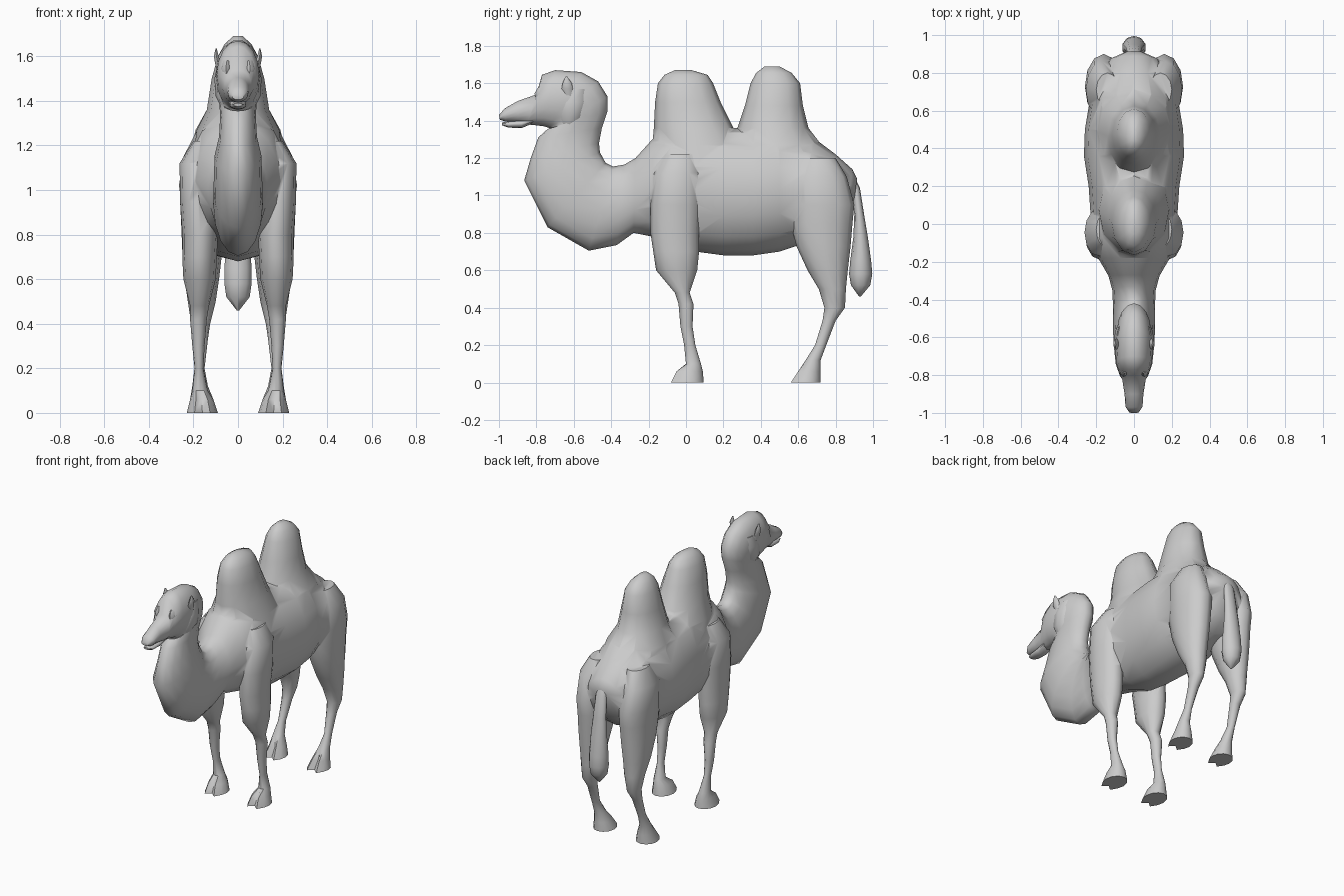
import bpy, bmesh, math
from mathutils import Vector

coat = bpy.data.materials.new("coat_grey")
coat.diffuse_color = (0.6, 0.6, 0.6, 1)


def skin(name, rings):
    """Bridge a list of equal vertex rings into a closed solid."""
    bm = bmesh.new()
    loops = [[bm.verts.new(p) for p in r] for r in rings]
    n = len(loops[0])
    for a, b in zip(loops, loops[1:]):
        for i in range(n):
            j = (i + 1) % n
            bm.faces.new((a[i], a[j], b[j], b[i]))
    bm.faces.new(loops[0])
    bm.faces.new(loops[-1])
    bmesh.ops.recalc_face_normals(bm, faces=bm.faces)
    me = bpy.data.meshes.new(name)
    bm.to_mesh(me)
    bm.free()
    me.materials.append(coat)
    ob = bpy.data.objects.new(name, me)
    bpy.context.collection.objects.link(ob)
    return ob


def side_loft(name, rows, n=16):
    """Rows: top y, top z, bottom y, bottom z, half width."""
    rings = []
    for ty, tz, by, bz, w in rows:
        top, bot = Vector((0, ty, tz)), Vector((0, by, bz))
        mid, half = (top + bot) / 2, (top - bot) / 2
        rings.append([mid + half * math.cos(a) + Vector((w * math.sin(a), 0, 0))
                      for a in (2 * math.pi * i / n for i in range(n))])
    return skin(name, rings)


def level_loft(name, rows, n=12, side=1, toe=0.0):
    """Rows: z, front y, back y, inner x, outer x. Toe notches the lowest rings."""
    rings = []
    for z, y0, y1, x0, x1 in rows:
        ring = []
        for i in range(n):
            a = 2 * math.pi * i / n
            x = (x0 + x1) / 2 + (x1 - x0) / 2 * math.sin(a)
            y = (y0 + y1) / 2 - (y1 - y0) / 2 * math.cos(a)
            if i == 0 and z < 0.08:
                y += toe
            elif i in (1, n - 1) and z < 0.08:
                y = y0
            ring.append(Vector((side * x, y, z)))
        rings.append(ring)
    return skin(name, rings)


# trunk, neck and head in one sweep from rump to nose
body = side_loft("body", [
    (.915, 1.09, .90, .98, .05), (.89, 1.14, .85, .86, .13),
    (.80, 1.22, .76, .78, .19), (.68, 1.31, .62, .74, .235),
    (.50, 1.36, .50, .70, .26), (.36, 1.36, .36, .68, .265),
    (.20, 1.36, .20, .68, .24), (.05, 1.36, .05, .70, .23),
    (-.08, 1.35, -.06, .75, .23), (-.18, 1.30, -.18, .78, .19),
    (-.27, 1.20, -.28, .80, .135), (-.33, 1.165, -.37, .735, .115),
    (-.39, 1.155, -.52, .705, .11), (-.43, 1.175, -.74, .83, .11),
    (-.46, 1.23, -.865, 1.08, .105), (-.465, 1.28, -.83, 1.20, .085),
    (-.45, 1.36, -.79, 1.31, .08), (-.42, 1.45, -.74, 1.355, .085),
    (-.42, 1.53, -.72, 1.35, .09), (-.47, 1.61, -.72, 1.355, .095),
    (-.56, 1.66, -.73, 1.36, .10), (-.70, 1.67, -.76, 1.37, .095),
    (-.77, 1.645, -.80, 1.375, .08), (-.80, 1.54, -.85, 1.38, .062),
    (-.90, 1.505, -.90, 1.39, .05), (-.97, 1.465, -.965, 1.395, .045),
    (-1.0, 1.43, -.995, 1.405, .025)])

FRONT = [(1.22, -.12, .06, .10, .20), (1.12, -.17, .08, .11, .262),
         (.95, -.19, .08, .10, .26), (.80, -.19, .07, .09, .25),
         (.70, -.175, .07, .095, .25), (.60, -.16, .06, .10, .245),
         (.48, -.06, .02, .13, .215), (.42, -.04, .04, .14, .215),
         (.30, -.03, .035, .15, .205), (.20, -.01, .05, .155, .195),
         (.10, 0, .08, .135, .205), (.06, -.05, .09, .11, .215),
         (0, -.08, .095, .09, .23)]
HIND = [(1.20, .62, .80, .08, .20), (1.10, .56, .86, .08, .255),
        (.95, .555, .90, .06, .26), (.85, .56, .89, .06, .255),
        (.73, .59, .88, .07, .25), (.60, .65, .865, .085, .24),
        (.50, .71, .855, .10, .225), (.40, .74, .85, .125, .21),
        (.33, .73, .80, .135, .20), (.20, .69, .75, .15, .195),
        (.12, .64, .72, .135, .205), (.06, .60, .72, .11, .215),
        (0, .56, .72, .09, .23)]

parts = []
for s, tag in ((1, "left"), (-1, "right")):
    parts.append(level_loft("front_leg_" + tag, FRONT, side=s, toe=.03))
    parts.append(level_loft("hind_leg_" + tag, HIND, side=s, toe=.03))

# humps, widening at the foot so they flow into the back
parts.append(level_loft("front_hump", [
    (1.15, -.17, .36, -.20, .20), (1.27, -.18, .32, -.185, .185),
    (1.36, -.172, .255, -.14, .14), (1.50, -.165, .185, -.118, .118),
    (1.60, -.15, .145, -.09, .09), (1.645, -.115, .115, -.06, .06),
    (1.67, -.06, .03, -.022, .022)]))
parts.append(level_loft("rear_hump", [
    (1.15, .22, .82, -.22, .22), (1.27, .25, .725, -.19, .19),
    (1.36, .275, .655, -.14, .14), (1.48, .315, .625, -.117, .117),
    (1.60, .345, .61, -.09, .09), (1.655, .375, .565, -.06, .06),
    (1.69, .42, .50, -.022, .022)]))

# merge legs and humps into the trunk
for p in parts:
    mod = body.modifiers.new("join_" + p.name, "BOOLEAN")
    mod.operation, mod.solver, mod.object = "UNION", "EXACT", p
    bpy.context.view_layer.objects.active = body
    bpy.ops.object.modifier_apply(modifier=mod.name)
    bpy.data.objects.remove(p)

# tail with a tufted end
level_loft("tail", [
    (1.09, .87, .905, -.03, .03), (1.04, .885, .93, -.038, .038),
    (.90, .90, .952, -.045, .045), (.78, .895, .972, -.055, .055),
    (.65, .878, .99, -.064, .064), (.58, .872, .996, -.064, .064),
    (.52, .882, .985, -.055, .055), (.46, .925, .935, -.006, .006)], n=10)

# lower jaw under the muzzle
side_loft("lower_jaw", [
    (-.80, 1.42, -.82, 1.385, .04), (-.88, 1.405, -.88, 1.36, .038),
    (-.95, 1.395, -.95, 1.363, .034), (-.985, 1.39, -.983, 1.375, .02)], n=10)

# ears, cheek tufts and brows
for s, tag in ((1, "left"), (-1, "right")):
    level_loft("ear_" + tag, [
        (1.52, -.645, -.605, .07, .095), (1.57, -.665, -.605, .075, .105),
        (1.60, -.66, -.61, .085, .11), (1.635, -.645, -.635, .095, .101)], n=6, side=s)
    level_loft("cheek_tuft_" + tag, [
        (1.36, -.66, -.60, .03, .07), (1.42, -.68, -.55, .03, .10),
        (1.50, -.68, -.53, .03, .106), (1.57, -.64, -.53, .03, .09)], n=8, side=s)
    level_loft("brow_" + tag, [
        (1.51, -.80, -.74, .03, .068), (1.545, -.81, -.72, .03, .08),
        (1.58, -.79, -.73, .03, .07)], n=8, side=s)

for ob in bpy.data.objects:
    bpy.ops.object.select_all(action="DESELECT")
    ob.select_set(True)
    bpy.context.view_layer.objects.active = ob
    bpy.ops.object.shade_smooth_by_angle(angle=math.radians(55))
